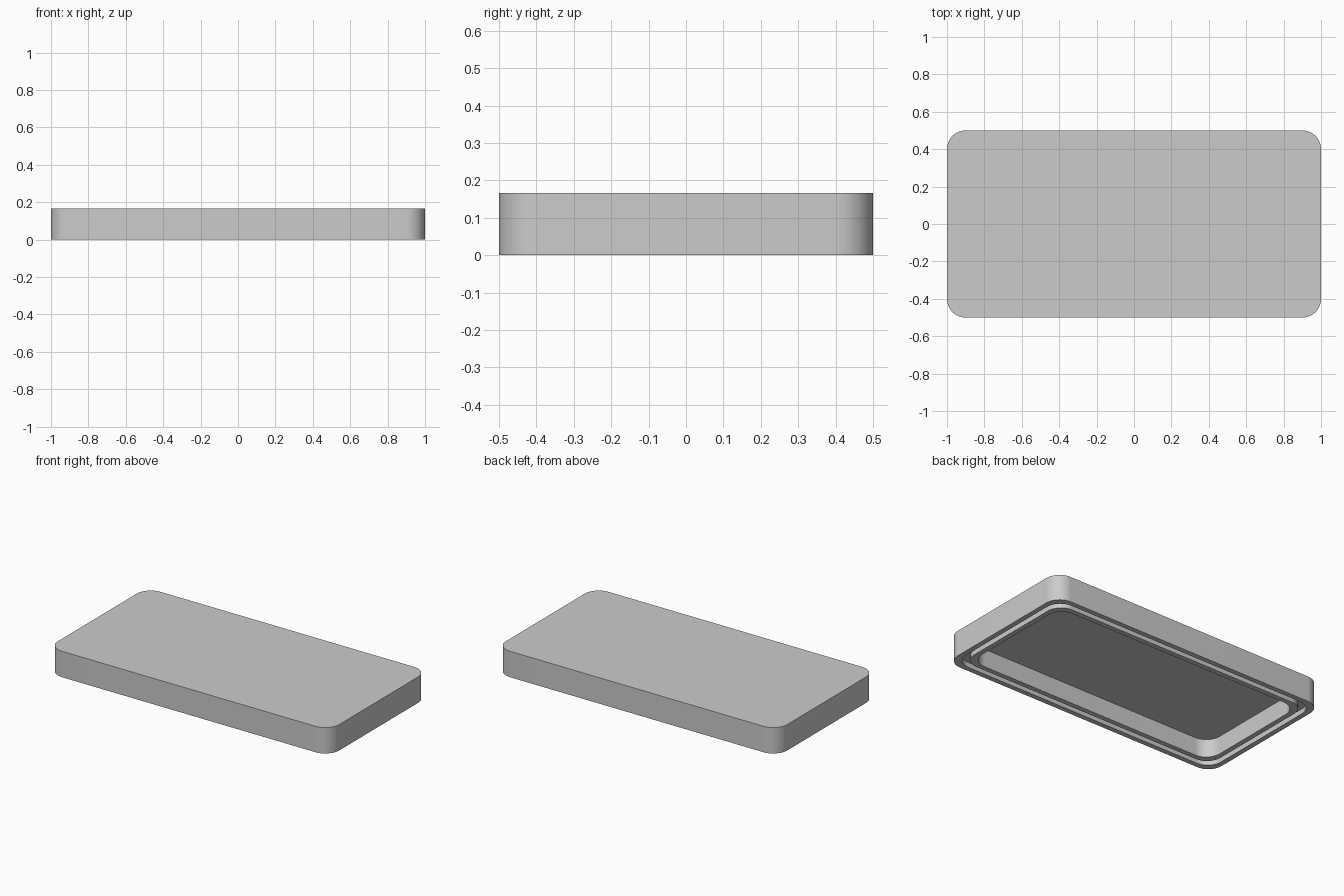
import bpy, bmesh, math

cube = bpy.data.objects.get("Cube")
if cube:
    bpy.data.objects.remove(cube, do_unlink=True)

HEIGHT = 1 / 6
STEPS = 16

grey = bpy.data.materials.new("plain grey")
grey.use_nodes = True
colour = (0.6, 0.6, 0.6, 1)
grey.diffuse_color = colour
grey.node_tree.nodes["Principled BSDF"].inputs["Base Color"].default_value = colour


def rounded_loop(bm, inset, radius, z):
    """Rounded rectangle of vertices, moved inward from the outer edge."""
    cx, cy = 1 - inset - radius, 0.5 - inset - radius
    verts = []
    for quarter, (sx, sy) in enumerate([(1, 1), (-1, 1), (-1, -1), (1, -1)]):
        for i in range(STEPS + 1):
            a = (quarter + i / STEPS) * math.pi / 2
            verts.append(bm.verts.new((sx * cx + radius * math.cos(a),
                                       sy * cy + radius * math.sin(a), z)))
    return verts


# Section from the lid top, down the side, through the groove, into the cavity
section = [
    (0, 0.1, HEIGHT), (0, 0.1, 0),
    (0.033, 0.1, 0), (0.033, 0.1, 0.033),
    (0.067, 0.1, 0.033), (0.067, 0.1, 0),
    (0.1, 0.1, 0), (0.1, 0.1, 0.117),
]
bm = bmesh.new()
loops = [rounded_loop(bm, *point) for point in section]
for upper, lower in zip(loops, loops[1:]):
    n = len(upper)
    for i in range(n):
        j = (i + 1) % n
        bm.faces.new((upper[i], lower[i], lower[j], upper[j]))
bm.faces.new(loops[0])
bm.faces.new(loops[-1])
bmesh.ops.recalc_face_normals(bm, faces=bm.faces)

mesh = bpy.data.meshes.new("lid")
bm.to_mesh(mesh)
bm.free()
mesh.materials.append(grey)
lid = bpy.data.objects.new("lid", mesh)
bpy.context.collection.objects.link(lid)

# Smooth corners, crisp rims
bpy.ops.object.select_all(action="DESELECT")
lid.select_set(True)
bpy.context.view_layer.objects.active = lid
bpy.ops.object.shade_smooth_by_angle(angle=math.radians(30))
